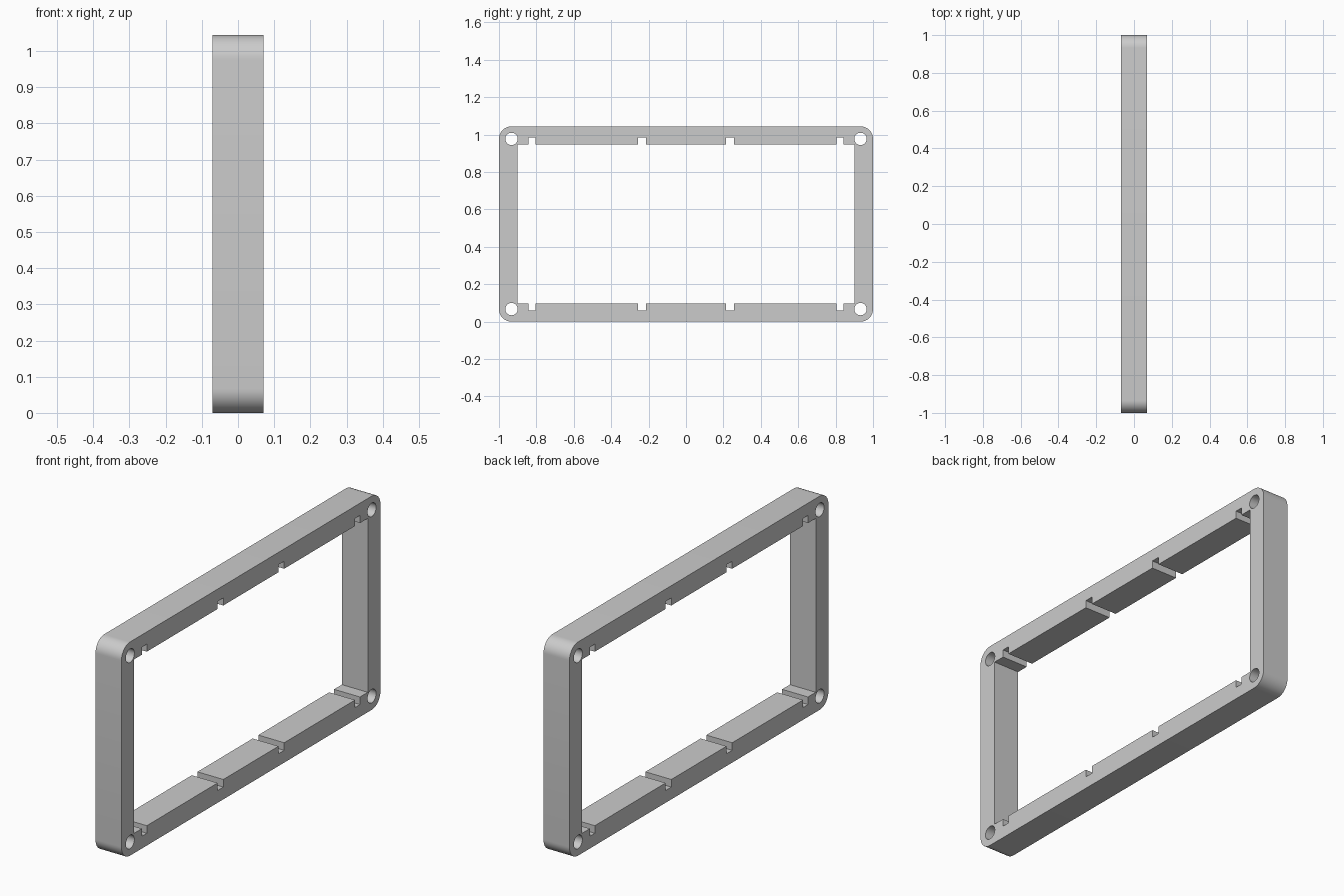
import bpy, bmesh
from math import cos, sin, pi
from mathutils import Vector

cube = bpy.data.objects.get("Cube")
if cube:
    bpy.data.objects.remove(cube)

HEIGHT, HALF_DEPTH = 1.044, 0.07
MID = HEIGHT / 2
CORNER, HOLE = 0.067, 0.033
IN_Y, IN_Z = 0.902, 0.425          # half size of the opening
SLOT_Z = 0.462                     # slot floor, from the middle
SLOTS = [(0.823, 0.019), (0.235, 0.022)]   # centre, half width

grey = bpy.data.materials.new("light grey")
grey.use_nodes = True
colour = (0.6, 0.6, 0.6, 1)
grey.diffuse_color = colour
grey.node_tree.nodes["Principled BSDF"].inputs["Base Color"].default_value = colour


def arc(cy, cz, r, start, sweep, n):
    return [(cy + r * cos(start + sweep * i / n), cz + r * sin(start + sweep * i / n))
            for i in range(n + 1)]


# Outer outline with rounded corners
outer = []
for k, (sy, sz) in enumerate([(1, 1), (-1, 1), (-1, -1), (1, -1)]):
    outer += arc(sy * (1 - CORNER), sz * (MID - CORNER), CORNER, k * pi / 2, pi / 2, 12)

# Opening with slots cut into its upper and lower edges
edge = [(-IN_Y, IN_Z)]
for c, w in sorted([(s * c, w) for c, w in SLOTS for s in (-1, 1)]):
    edge += [(c - w, IN_Z), (c - w, SLOT_Z), (c + w, SLOT_Z), (c + w, IN_Z)]
edge.append((IN_Y, IN_Z))
opening = edge + [(-y, -z) for y, z in edge]

# Screw holes
loops = [outer, opening]
for sy in (-1, 1):
    for sz in (-1, 1):
        loops.append(arc(sy * (1 - CORNER), sz * (MID - CORNER), HOLE, 0, 2 * pi, 32)[:-1])

# Fill the profile and extrude it through the depth
bm = bmesh.new()
edges = []
for loop in loops:
    vs = [bm.verts.new((-HALF_DEPTH, y, z + MID)) for y, z in loop]
    edges += [bm.edges.new((a, b)) for a, b in zip(vs, vs[1:] + vs[:1])]
bmesh.ops.triangle_fill(bm, edges=edges, use_beauty=True, use_dissolve=False,
                        normal=Vector((1, 0, 0)))
ext = bmesh.ops.extrude_face_region(bm, geom=bm.faces[:], use_keep_orig=True)
bmesh.ops.translate(bm, vec=(2 * HALF_DEPTH, 0, 0),
                    verts=[g for g in ext["geom"] if isinstance(g, bmesh.types.BMVert)])
bmesh.ops.recalc_face_normals(bm, faces=bm.faces[:])

mesh = bpy.data.meshes.new("slotted_frame")
bm.to_mesh(mesh)
bm.free()
mesh.materials.append(grey)
frame = bpy.data.objects.new("slotted_frame", mesh)
bpy.context.collection.objects.link(frame)
bpy.ops.object.select_all(action="DESELECT")
frame.select_set(True)
bpy.context.view_layer.objects.active = frame
bpy.ops.object.shade_smooth_by_angle(angle=pi / 6)
